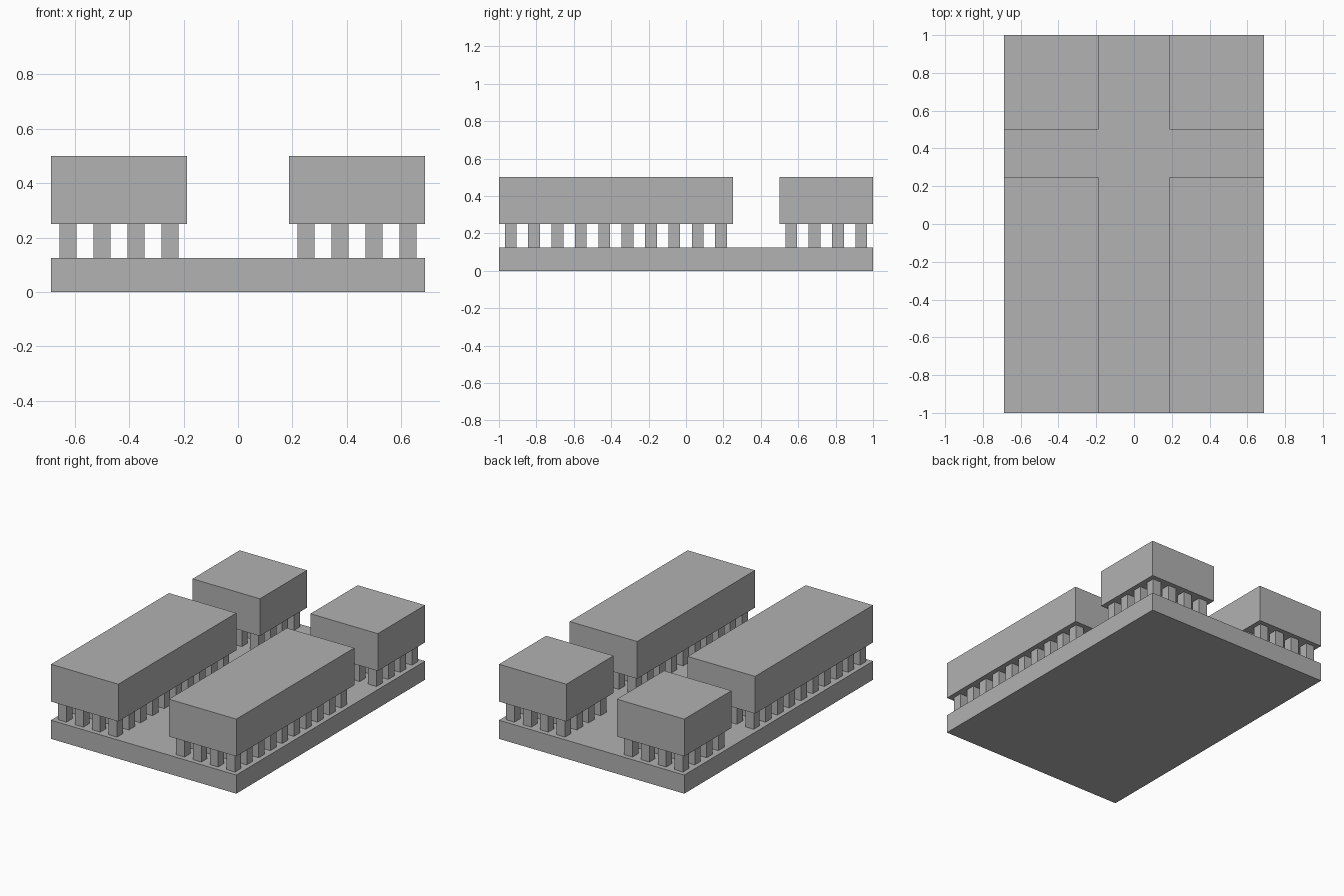
import bpy
import bmesh
from mathutils import Matrix, Vector

cube = bpy.data.objects.get("Cube")
if cube:
    bpy.data.objects.remove(cube, do_unlink=True)

# Single grey finish
grey = bpy.data.materials.new("mid_grey")
grey.use_nodes = True
colour = (0.445, 0.445, 0.445, 1)
grey.diffuse_color = colour
grey.node_tree.nodes["Principled BSDF"].inputs["Base Color"].default_value = colour


def add_boxes(name, boxes):
    """Build one object from (low corner, high corner) pairs."""
    bm = bmesh.new()
    for low, high in boxes:
        low, high = Vector(low), Vector(high)
        place = Matrix.Translation((low + high) / 2) @ Matrix.Diagonal((*(high - low), 1))
        bmesh.ops.create_cube(bm, size=1, matrix=place)
    mesh = bpy.data.meshes.new(name)
    bm.to_mesh(mesh)
    bm.free()
    mesh.materials.append(grey)
    obj = bpy.data.objects.new(name, mesh)
    bpy.context.collection.objects.link(obj)
    return obj


HALF_WIDTH, INNER = 0.6875, 0.1875
BASE_TOP, POST_TOP, BLOCK_TOP = 0.125, 0.25, 0.5
PITCH, POST = 0.125, 0.0625

# Base slab
add_boxes("base_slab", [((-HALF_WIDTH, -1, 0), (HALF_WIDTH, 1, BASE_TOP))])

# Four raised blocks, each on a grid of square posts
for side, x0, x1 in (("right", -HALF_WIDTH, -INNER), ("left", INNER, HALF_WIDTH)):
    for end, y0, y1 in (("front", -1, 0.25), ("back", 0.5, 1)):
        add_boxes(f"{end}_{side}_block", [((x0, y0, POST_TOP), (x1, y1, BLOCK_TOP))])
        posts = []
        for i in range(round((x1 - x0) / PITCH)):
            for j in range(round((y1 - y0) / PITCH)):
                x = x0 + i * PITCH + POST / 2
                y = y0 + j * PITCH + POST / 2
                posts.append(((x, y, BASE_TOP), (x + POST, y + POST, POST_TOP)))
        add_boxes(f"{end}_{side}_posts", posts)
